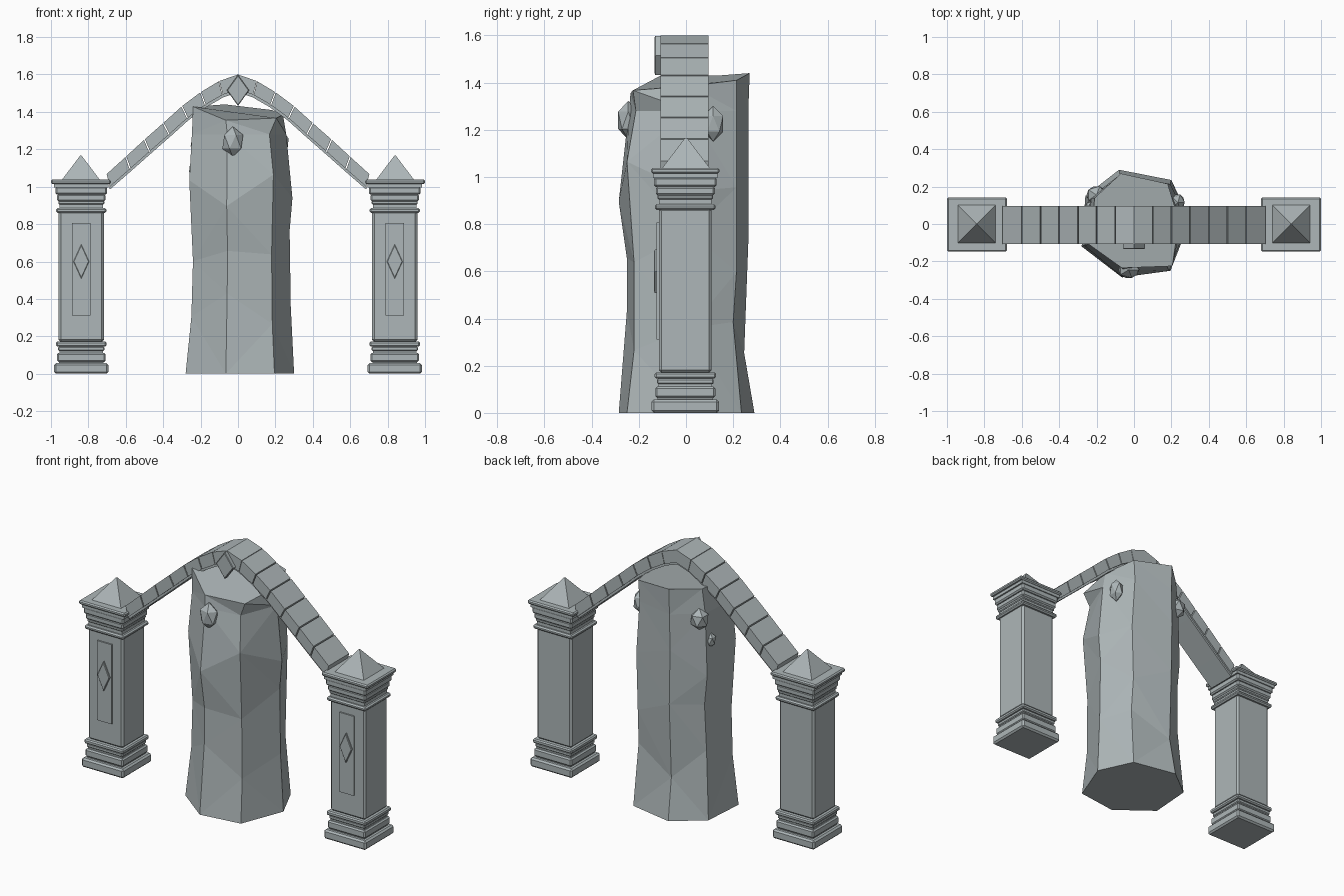
import bpy, bmesh, math
from mathutils import Vector

if "Cube" in bpy.data.objects:
    bpy.data.objects.remove(bpy.data.objects["Cube"])

stone = bpy.data.materials.new("grey_stone")
stone.diffuse_color = (0.42, 0.47, 0.48, 1)
stone.use_nodes = True
stone.node_tree.nodes["Principled BSDF"].inputs["Base Color"].default_value = stone.diffuse_color


def finish(name, bm, bevel=0):
    bmesh.ops.recalc_face_normals(bm, faces=bm.faces)
    me = bpy.data.meshes.new(name)
    bm.to_mesh(me)
    bm.free()
    me.materials.append(stone)
    ob = bpy.data.objects.new(name, me)
    bpy.context.collection.objects.link(ob)
    if bevel:
        m = ob.modifiers.new("bevel", 'BEVEL')
        m.width, m.segments, m.limit_method = bevel, 1, 'ANGLE'
    return ob


def loft(bm, rings, caps=True):
    """Skin a list of closed rings of points."""
    vs = [[bm.verts.new(p) for p in r] for r in rings]
    n = len(rings[0])
    for a, b in zip(vs, vs[1:]):
        for i in range(n):
            j = (i + 1) % n
            bm.faces.new((a[i], a[j], b[j], b[i]))
    if caps:
        bm.faces.new(vs[0][::-1])
        bm.faces.new(vs[-1])
    return vs


def rect(cx, cy, hx, hy, z):
    return [(cx - hx, cy - hy, z), (cx + hx, cy - hy, z),
            (cx + hx, cy + hy, z), (cx - hx, cy + hy, z)]


def slab(name, cx, cy, hx, hy, z0, z1, bevel=0):
    bm = bmesh.new()
    loft(bm, [rect(cx, cy, hx, hy, z0), rect(cx, cy, hx, hy, z1)])
    return finish(name, bm, bevel)


def diamond(name, cx, cz, hx, hz, y0, y1):
    """Diamond plate with a raised frame and a recessed centre."""
    def ring(s, y):
        return [(cx - hx * s, y, cz), (cx, y, cz - hz * s),
                (cx + hx * s, y, cz), (cx, y, cz + hz * s)]
    bm = bmesh.new()
    loft(bm, [ring(1, y0), ring(1, y1), ring(.92, y1 - .003)])
    return finish(name, bm)


# Stacked mouldings: name, half x, half y, bottom, top, bevel
LAYERS = [
    ("plinth", .145, .143, 0, .057, .01),
    ("plinth_neck", .12, .118, .05, .065, 0),
    ("plinth_step", .13, .127, .063, .112, .008),
    ("base_neck", .117, .114, .11, .14, 0),
    ("base_collar_low", .124, .120, .122, .145, .005),
    ("base_collar", .135, .130, .145, .172, .007),
    ("shaft", .121, .112, .17, .87, .012),
    ("lower_ring", .135, .129, .86, .885, .008),
    ("capital_neck", .117, .112, .88, .925, 0),
    ("upper_ring", .123, .118, .905, .925, .005),
    ("capital_low", .13, .125, .922, .96, .008),
    ("capital", .138, .133, .958, 1.0, .008),
    ("capital_top", .145, .136, .995, 1.018, 0),
    ("cap_slab", .16, .145, 1.014, 1.038, .007),
]

# Two gate pillars
for side, s in (("left", -1), ("right", 1)):
    cx = s * .838
    for nm, hx, hy, z0, z1, bv in LAYERS:
        slab(f"{side}_{nm}", s * .84 if nm == "cap_slab" else cx, -.003, hx, hy, z0, z1, bv)
    bm = bmesh.new()
    loft(bm, [rect(s * .84, 0, .102, .102, 1.036), rect(s * .84, 0, .004, .004, 1.166)])
    finish(f"{side}_pyramid", bm)
    slab(f"{side}_panel", cx, -.118, .05, .006, .31, .807)
    diamond(f"{side}_panel_diamond", cx, .60, .042, .092, -.122, -.132)

# Arch of separate blocks, following a pointed curve
OUTER = [(0, 1.6), (.1, 1.565), (.2, 1.505), (.3, 1.43),
         (.4, 1.34), (.5, 1.252), (.6, 1.16), (.705, 1.065)]
INNER = [(0, 1.505), (.078, 1.478), (.17, 1.425), (.265, 1.355),
         (.362, 1.268), (.468, 1.175), (.572, 1.083), (.685, .985)]


def arch_piece(name, s, outer, inner, y0, y1, gap):
    (o0, o1), (i0, i1) = outer, inner
    quad = [Vector(o0).lerp(Vector(o1), gap), Vector(o0).lerp(Vector(o1), 1 - gap),
            Vector(i0).lerp(Vector(i1), 1 - gap), Vector(i0).lerp(Vector(i1), gap)]
    bm = bmesh.new()
    loft(bm, [[(s * p.x, y, p.y) for p in quad] for y in (y0, y1)])
    finish(name, bm)


for side, s in (("left", -1), ("right", 1)):
    for k in range(7):
        o, i = OUTER[k:k + 2], INNER[k:k + 2]
        # thin lining strip sits under every block
        mid = [Vector(b).lerp(Vector(a), .16) for a, b in zip(o, i)]
        arch_piece(f"{side}_arch_block_{k}", s, o, mid, -.108, .095, .0 if k == 0 else .025)
        arch_piece(f"{side}_arch_lining_{k}", s, mid, i, -.098, .085, 0)
diamond("keystone_diamond", 0, 1.515, .06, .083, -.105, -.13)

# Rough standing stone: seven corners, drifting from ring to ring
BASE = [(-.065, -.285), (.195, -.25), (.30, .02), (.20, .235),
        (-.08, .29), (-.26, .15), (-.28, -.12)]
# height, x scale left, x scale right, y scale front, y scale back
RINGS = [(0, 1, 1, 1, 1), (.34, .89, .94, .88, .85), (.68, .86, .92, .88, .91),
         (.98, .93, .97, 1, .91), (1.28, .88, .86, .85, .91)]
TOP = [(-.065, -.235, 1.355), (.205, -.225, 1.367), (.24, .02, 1.385), (.18, .215, 1.41),
       (-.07, .27, 1.44), (-.21, .14, 1.43), (-.24, -.11, 1.428)]
rings = []
for r, (z, xl, xr, yf, yb) in enumerate(RINGS):
    ring = []
    for c, (x, y) in enumerate(BASE):
        dz = .09 * math.sin(c * 2.4 + r * 1.7) if 0 < r < 4 else 0
        ring.append((x * (xl if x < 0 else xr), y * (yf if y < 0 else yb), z + dz))
    rings.append(ring)
bm = bmesh.new()
loft(bm, rings + [TOP])
bmesh.ops.triangulate(bm, faces=[f for f in bm.faces if len(f.verts) == 4])
finish("standing_stone", bm)

# Rock knobs set into the stone
KNOBS = [(-.028, -.245, 1.24, .062, .05, .082), (.235, .115, 1.225, .04, .05, .075),
         (-.20, .155, 1.245, .06, .055, .068), (-.235, .09, 1.10, .03, .035, .045)]
for n, (x, y, z, a, b, c) in enumerate(KNOBS):
    bm = bmesh.new()
    bmesh.ops.create_icosphere(bm, subdivisions=1, radius=1)
    for v in bm.verts:
        v.co = (x + a * v.co.x, y + b * v.co.y, z + c * v.co.z)
    finish(f"rock_knob_{n}", bm)
